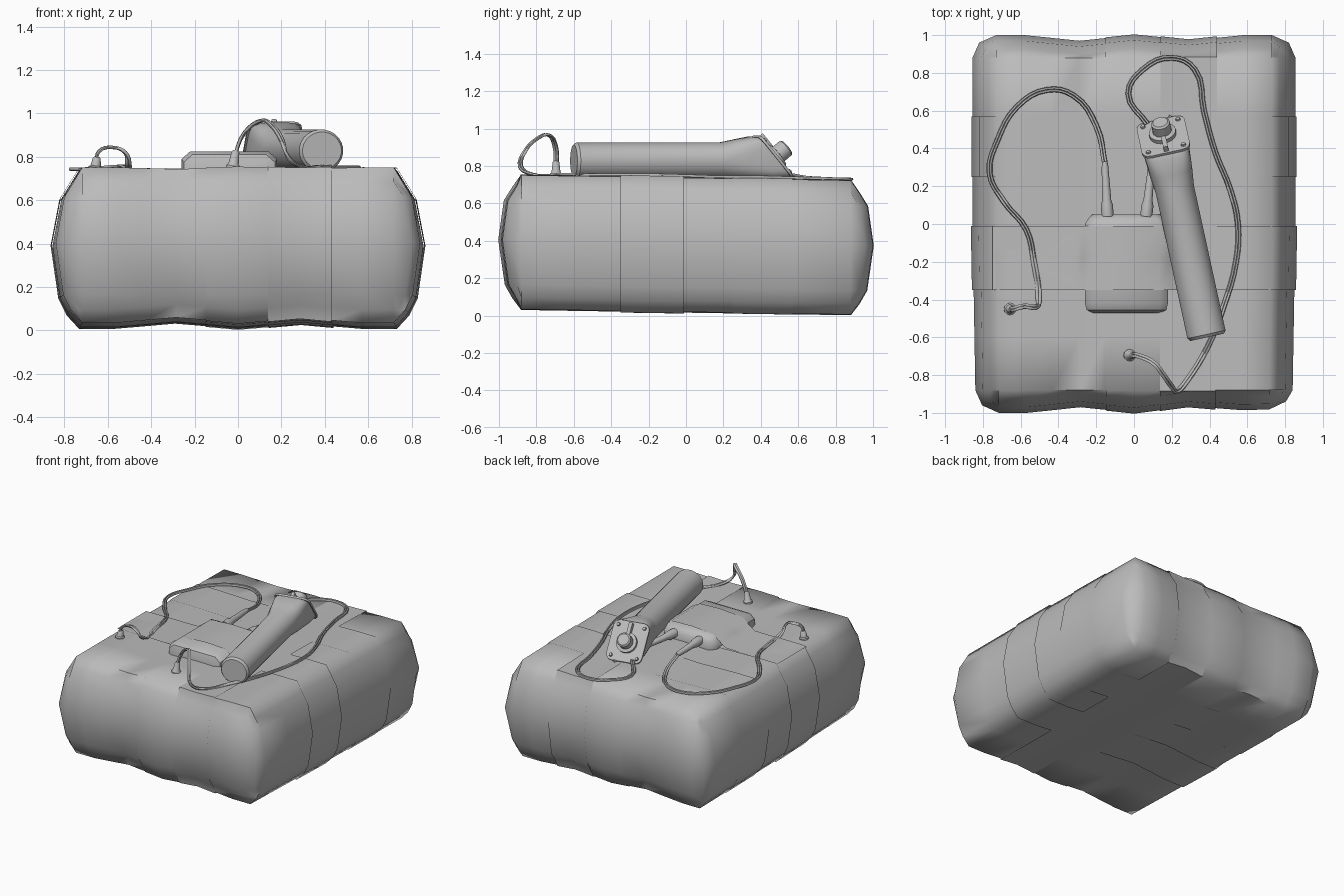
import bpy, bmesh, math
from mathutils import Vector, Matrix

if "Cube" in bpy.data.objects:
    bpy.data.objects.remove(bpy.data.objects["Cube"], do_unlink=True)

grey = bpy.data.materials.new("plain_grey")
grey.use_nodes = True
grey.diffuse_color = (0.5, 0.5, 0.5, 1)
grey.node_tree.nodes["Principled BSDF"].inputs["Base Color"].default_value = (0.5, 0.5, 0.5, 1)


def finish(ob, angle):
    bpy.ops.object.select_all(action='DESELECT')
    ob.select_set(True)
    bpy.context.view_layer.objects.active = ob
    if ob.type == 'CURVE':
        bpy.ops.object.convert(target='MESH')
    bpy.ops.object.shade_smooth_by_angle(angle=math.radians(angle))


def add(name, bm, matrix=Matrix(), angle=40):
    me = bpy.data.meshes.new(name)
    bm.to_mesh(me)
    bm.free()
    me.materials.append(grey)
    ob = bpy.data.objects.new(name, me)
    bpy.context.collection.objects.link(ob)
    ob.matrix_world = matrix
    finish(ob, angle)


def loft(name, rings, matrix=Matrix(), angle=40):
    bm = bmesh.new()
    rows = [[bm.verts.new(p) for p in ring] for ring in rings]
    n = len(rows[0])
    for a, b in zip(rows, rows[1:]):
        for i in range(n):
            bm.faces.new((a[i], a[(i + 1) % n], b[(i + 1) % n], b[i]))
    bm.faces.new(rows[0])
    bm.faces.new(rows[-1])
    bmesh.ops.recalc_face_normals(bm, faces=bm.faces)
    add(name, bm, matrix, angle)


def rod(name, start, end, radii, matrix=Matrix(), sides=12):
    """Turned part along a line; radii are (fraction, radius) pairs."""
    start, end = Vector(start), Vector(end)
    q = (end - start).to_track_quat('Z', 'Y')
    rings = []
    for f, r in radii:
        c = start.lerp(end, f)
        rings.append([c + q @ Vector((r * math.cos(t), r * math.sin(t), 0))
                      for t in (math.tau * i / sides for i in range(sides))])
    loft(name, rings, matrix)


# Padded pack: a box cut into a grid, then rounded and gently lobed
HX, HY, BOTTOM, TOP = 0.855, 1.0, 0.02, 0.737
half = {0.15: (0.82, 0.965), 0.39: (0.855, 1.0), 0.6: (0.815, 0.97)}
pack = bmesh.new()
bmesh.ops.create_cube(pack, size=1)
for v in pack.verts:
    v.co = Vector((v.co.x * 2 * HX, v.co.y * 2 * HY, TOP if v.co.z > 0 else BOTTOM))
cuts = {0: (-0.73, -0.58, -0.44, -0.29, -0.15, 0, 0.14, 0.29, 0.44, 0.58, 0.73),
        1: (-0.88, -0.6, -0.35, -0.01, 0.25, 0.57, 0.88), 2: half}
for axis, places in cuts.items():
    for p in places:
        normal = Vector([float(i == axis) for i in range(3)])
        bmesh.ops.bisect_plane(pack, geom=pack.verts[:] + pack.edges[:] + pack.faces[:],
                               plane_co=normal * p, plane_no=normal)
for v in pack.verts:
    x, y, z = v.co
    sx, sy = math.copysign(1, x), math.copysign(1, y)
    on_x, on_y = abs(x) > HX - 0.001, abs(y) > HY - 0.001
    on_z = z > TOP - 0.001 or z < BOTTOM + 0.001
    lobe = (0.5 - 0.5 * math.cos(math.tau * x / 0.58)) if abs(x) < 0.57 else 0
    if on_z:
        hx, hy = (0.77 if z > 0.4 else 0.785), 0.925
        if on_x or on_y:
            z += -0.065 if z > 0.4 else 0.06
    else:
        hx, hy = half[min(half, key=lambda k: abs(k - z))]
    if on_x and on_y:
        hx, hy = hx - 0.035, hy - 0.04
    x = sx * hx if on_x else x
    if on_y:
        y = sy * (hy - 0.03 * lobe)
        y += 0.025 * max(0, x) if y < 0 else 0
    if on_z:
        z += lobe * (0.025 if z < 0.4 else -0.008)
    v.co = Vector((x * (1 - 0.02 * max(0, -y)), y, z - 0.016 * y))
bmesh.ops.recalc_face_normals(pack, faces=pack.faces)
pack.normal_update()


def wrap(name, axis, low, high, lift):
    """Tape copied from the pack's surface between two limits."""
    bm = pack.copy()
    bm.normal_update()
    for v in bm.verts:
        v.co += v.normal * lift
    off = [f for f in bm.faces if not low < f.calc_center_median()[axis] < high]
    bmesh.ops.delete(bm, geom=off, context='FACES')
    add(name, bm, angle=65)


wrap("long_tape_middle", 0, -0.15, 0.14, 0.004)
wrap("long_tape_left", 0, 0.14, 0.44, 0.008)
wrap("cross_tape_front", 1, -0.35, -0.01, 0.009)
wrap("cross_tape_back", 1, 0.25, 0.57, 0.005)
add("pack", pack, angle=65)

# Small box strapped on top, with its tape cover
box_rings = []
for y, inset, height in ((-0.47, 0.05, 0.77), (-0.455, 0.02, 0.81), (-0.42, 0.01, 0.825),
                         (0.0, 0.01, 0.825), (0.03, 0.03, 0.81), (0.05, 0.05, 0.79)):
    l, r = -0.27 + inset, 0.19 - inset
    box_rings.append([(l, y, 0.73), (l, y, height - 0.035), (l + 0.04, y, height),
                      (r - 0.04, y, height), (r, y, height - 0.035), (r, y, 0.73)])
loft("small_box", box_rings)

bm = bmesh.new()
outline = ((-0.75, 0.747), (-0.32, 0.75), (-0.27, 0.785), (-0.22, 0.825),
           (-0.04, 0.838), (0.13, 0.832), (0.19, 0.8), (0.25, 0.742))
rows = [[bm.verts.new((x, y, z)) for x, z in outline] for y in (-0.35, -0.18, -0.01)]
for a, b in zip(rows, rows[1:]):
    for i in range(len(outline) - 1):
        bm.faces.new((a[i], a[i + 1], b[i + 1], b[i]))
bmesh.ops.solidify(bm, geom=bm.faces[:], thickness=0.006)
bmesh.ops.recalc_face_normals(bm, faces=bm.faces)
add("box_tape", bm, angle=50)

# Hand unit: round grip lofted into a square slanted head
unit = Matrix.Translation((0.387, -0.6, 0.73)) @ Matrix.Rotation(math.radians(12.3), 4, 'Z')


def section(y_low, y_high, w, z0, z1, power, n=24):
    ring = []
    for i in range(n):
        t = math.tau * (i + 0.5) / n
        c, s = math.cos(t), math.sin(t)
        u = math.copysign(abs(c) ** power, c)
        k = 0.5 + 0.5 * math.copysign(abs(s) ** power, s)
        ring.append((w * u, y_low + (y_high - y_low) * k, z0 + (z1 - z0) * k))
    return ring


loft("hand_unit", [section(0, 0, 0.092, 0.012, 0.184, 1),
                   section(0.016, 0.016, 0.104, 0, 0.196, 1),
                   section(0.8, 0.8, 0.104, 0, 0.197, 1),
                   section(0.92, 0.88, 0.115, 0, 0.213, 0.7),
                   section(1.08, 0.96, 0.122, 0, 0.228, 0.45),
                   section(1.17, 0.99, 0.122, 0.005, 0.224, 0.4)], unit, 35)

# Face plate with knob, switch and corner screws
tilt = math.atan2(0.18, 0.219)
face = unit @ Matrix.Translation((0, 1.083, 0.116)) @ Matrix.Rotation(tilt - math.pi / 2, 4, 'X')


def slab(name, size, centre, bevel, matrix):
    bm = bmesh.new()
    bmesh.ops.create_cube(bm, size=1, matrix=Matrix.Translation(centre)
                          @ Matrix.Diagonal((*size, 1)))
    upright = [e for e in bm.edges
               if abs((e.verts[0].co - e.verts[1].co).z) > size[2] * 0.9]
    bmesh.ops.bevel(bm, geom=upright, offset=bevel, segments=3, profile=0.5, affect='EDGES')
    add(name, bm, matrix)


slab("face_plate", (0.26, 0.285, 0.014), (0, 0, 0.003), 0.045, face)
rod("knob", (0, 0.01, 0.01), (0, 0.01, 0.1),
    ((0, 0.072), (0.25, 0.072), (0.3, 0.05), (0.9, 0.05), (1, 0.04)), face, 20)
slab("switch", (0.025, 0.09, 0.035), (0, -0.085, 0.025), 0.006, face)
for sx in (-1, 1):
    for sy in (-1, 1):
        p = Vector((sx * 0.095, sy * 0.108, 0.01))
        rod("corner_screw", p, p + Vector((0, 0, 0.01)), ((0, 0.014), (1, 0.011)), face, 8)


# Twin wires
def twin_cable(name, points):
    pts = [Vector(p) for p in points]
    for side in (-1, 1):
        cu = bpy.data.curves.new(name, 'CURVE')
        cu.dimensions = '3D'
        cu.bevel_depth = 0.008
        cu.bevel_resolution = 1
        cu.resolution_u = 4
        cu.materials.append(grey)
        sp = cu.splines.new('BEZIER')
        sp.bezier_points.add(len(pts) - 1)
        across = Vector((1, 0, 0))
        for i, bp in enumerate(sp.bezier_points):
            d = pts[min(i + 1, len(pts) - 1)] - pts[max(i - 1, 0)]
            flat = Vector((-d.y, d.x, 0))
            if flat.length > 0.02:
                across = flat.normalized()
            bp.co = pts[i] + across * side * 0.007
            bp.handle_left_type = bp.handle_right_type = 'AUTO'
        ob = bpy.data.objects.new(name, cu)
        bpy.context.collection.objects.link(ob)
        finish(ob, 60)


twin_cable("right_cable", [
    (-0.15, 0.3, 0.785), (-0.2, 0.52, 0.745), (-0.32, 0.68, 0.738), (-0.46, 0.71, 0.735),
    (-0.62, 0.62, 0.738), (-0.72, 0.45, 0.74), (-0.765, 0.27, 0.743), (-0.69, 0.12, 0.745),
    (-0.57, -0.03, 0.755), (-0.53, -0.2, 0.757), (-0.505, -0.41, 0.765), (-0.52, -0.44, 0.82),
    (-0.58, -0.435, 0.843), (-0.64, -0.45, 0.825), (-0.655, -0.45, 0.77)])
twin_cable("left_cable", [
    (0.07, 0.53, 0.76), (-0.03, 0.69, 0.735), (0.05, 0.82, 0.732), (0.2, 0.88, 0.73),
    (0.32, 0.82, 0.732), (0.37, 0.6, 0.736), (0.43, 0.38, 0.742), (0.51, 0.18, 0.742),
    (0.55, 0.0, 0.748), (0.54, -0.2, 0.753), (0.47, -0.45, 0.753), (0.39, -0.65, 0.756),
    (0.28, -0.83, 0.758), (0.23, -0.885, 0.8), (0.2, -0.86, 0.88), (0.15, -0.79, 0.95),
    (0.11, -0.74, 0.967), (0.03, -0.7, 0.91), (-0.02, -0.695, 0.79)])
twin_cable("middle_cable", [(0.09, 0.3, 0.785), (0.12, 0.42, 0.76), (0.2, 0.57, 0.737)])

# Plugs at the wire ends
plug = ((0, 0.032), (0.2, 0.032), (0.3, 0.024), (0.9, 0.018), (1, 0.012))
rod("right_box_plug", (-0.14, 0.04, 0.78), (-0.155, 0.33, 0.785), plug)
rod("left_box_plug", (0.065, 0.04, 0.78), (0.095, 0.33, 0.785), plug)
rod("right_end_plug", (-0.658, -0.45, 0.74), (-0.65, -0.45, 0.8), plug)
rod("left_end_plug", (-0.025, -0.695, 0.74), (-0.01, -0.695, 0.83), plug)
